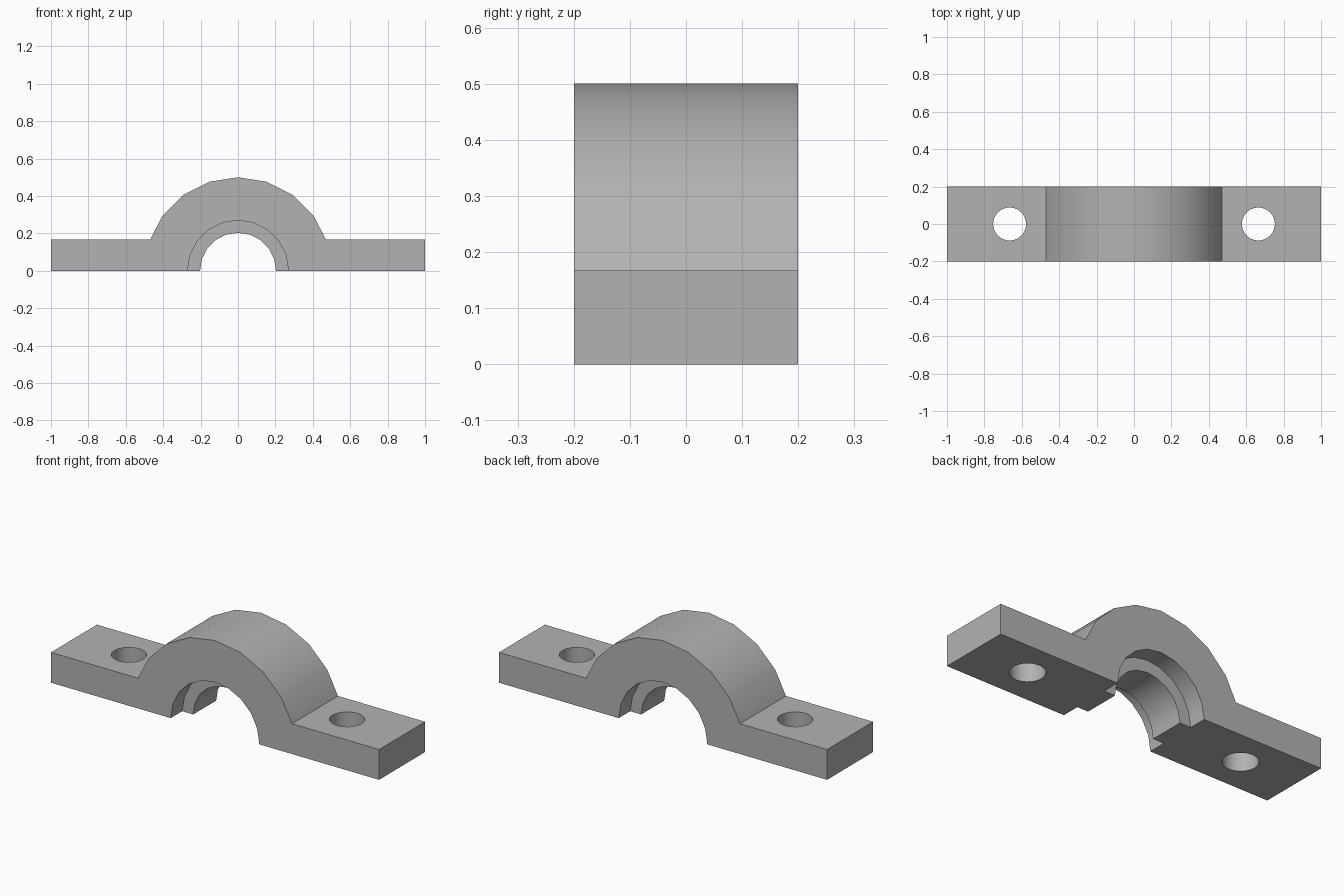
import bpy
import bmesh
from math import sin, cos, pi
from mathutils import Matrix

cube = bpy.data.objects.get("Cube")
if cube:
    bpy.data.objects.remove(cube, do_unlink=True)

DEPTH = 0.4         # clamp depth along y
RIB = 0.2           # depth of the inner rib
R_OUT, R_BORE, R_RIB = 0.5, 0.27, 0.203
FLANGE = 0.167      # flange thickness
SIDES = 20

grey = bpy.data.materials.new("plain_grey")
grey.use_nodes = True
colour = (0.45, 0.45, 0.45, 1)
grey.diffuse_color = colour
grey.node_tree.nodes["Principled BSDF"].inputs["Base Color"].default_value = colour


def arc(radius):
    """Half circle from +x over the top to -x."""
    steps = SIDES // 2
    return [(radius * cos(pi * i / steps), radius * sin(pi * i / steps))
            for i in range(steps + 1)]


def add_object(name, bm):
    bmesh.ops.recalc_face_normals(bm, faces=bm.faces[:])
    mesh = bpy.data.meshes.new(name)
    bm.to_mesh(mesh)
    bm.free()
    mesh.materials.append(grey)
    obj = bpy.data.objects.new(name, mesh)
    bpy.context.collection.objects.link(obj)
    return obj


def cylinder(name, radius, depth, sides, location, along_y=False):
    bm = bmesh.new()
    matrix = Matrix.Translation(location)
    if along_y:
        # Turned so that a corner lies on the base plane
        matrix = matrix @ Matrix.Rotation(pi / 2, 4, 'X')
    bmesh.ops.create_cone(bm, cap_ends=True, segments=sides, radius1=radius,
                          radius2=radius, depth=depth, matrix=matrix)
    return add_object(name, bm)


# Clamp profile: flanges, arch and inner rib, extruded along y
outer = [p for p in arc(R_OUT) if p[1] > FLANGE]
low = arc(R_OUT)[1]
t = (FLANGE - low[1]) / (outer[0][1] - low[1])
foot = low[0] + t * (outer[0][0] - low[0])
profile = [(1, 0), (1, FLANGE), (foot, FLANGE)] + outer
profile += [(-foot, FLANGE), (-1, FLANGE), (-1, 0)] + arc(R_RIB)[::-1]

bm = bmesh.new()
face = bm.faces.new([bm.verts.new((x, -DEPTH / 2, z)) for x, z in profile])
side = bmesh.ops.extrude_face_region(bm, geom=[face])["geom"]
bmesh.ops.translate(bm, vec=(0, DEPTH, 0),
                    verts=[v for v in side if isinstance(v, bmesh.types.BMVert)])
clamp = add_object("bearing_clamp", bm)

# Wider bore at both ends and a bolt hole in each flange
cutters = []
for s in (-1, 1):
    cutters.append(cylinder("bore_cutter", R_BORE, 0.2, SIDES,
                            (0, s * (RIB / 2 + 0.1), 0), along_y=True))
    cutters.append(cylinder("bolt_hole_cutter", 0.088, 1, 40, (s * 0.665, 0, 0)))

bpy.context.view_layer.objects.active = clamp
for cutter in cutters:
    cutter.hide_render = True
    if cutter.name.startswith("bore"):
        cutter.scale.y = 1.0
        # Run past the outer face for a clean cut
        for v in cutter.data.vertices:
            if abs(v.co.y) > RIB / 2 + 0.05:
                v.co.y *= 1.2
    mod = clamp.modifiers.new("cut", 'BOOLEAN')
    mod.operation = 'DIFFERENCE'
    mod.solver = 'EXACT'
    mod.object = cutter
    bpy.ops.object.modifier_apply(modifier=mod.name)
for cutter in cutters:
    bpy.data.objects.remove(cutter, do_unlink=True)

# Smooth arch and bores with sharp corners
bpy.ops.object.select_all(action='DESELECT')
clamp.select_set(True)
bpy.ops.object.shade_smooth_by_angle(angle=pi / 6)
